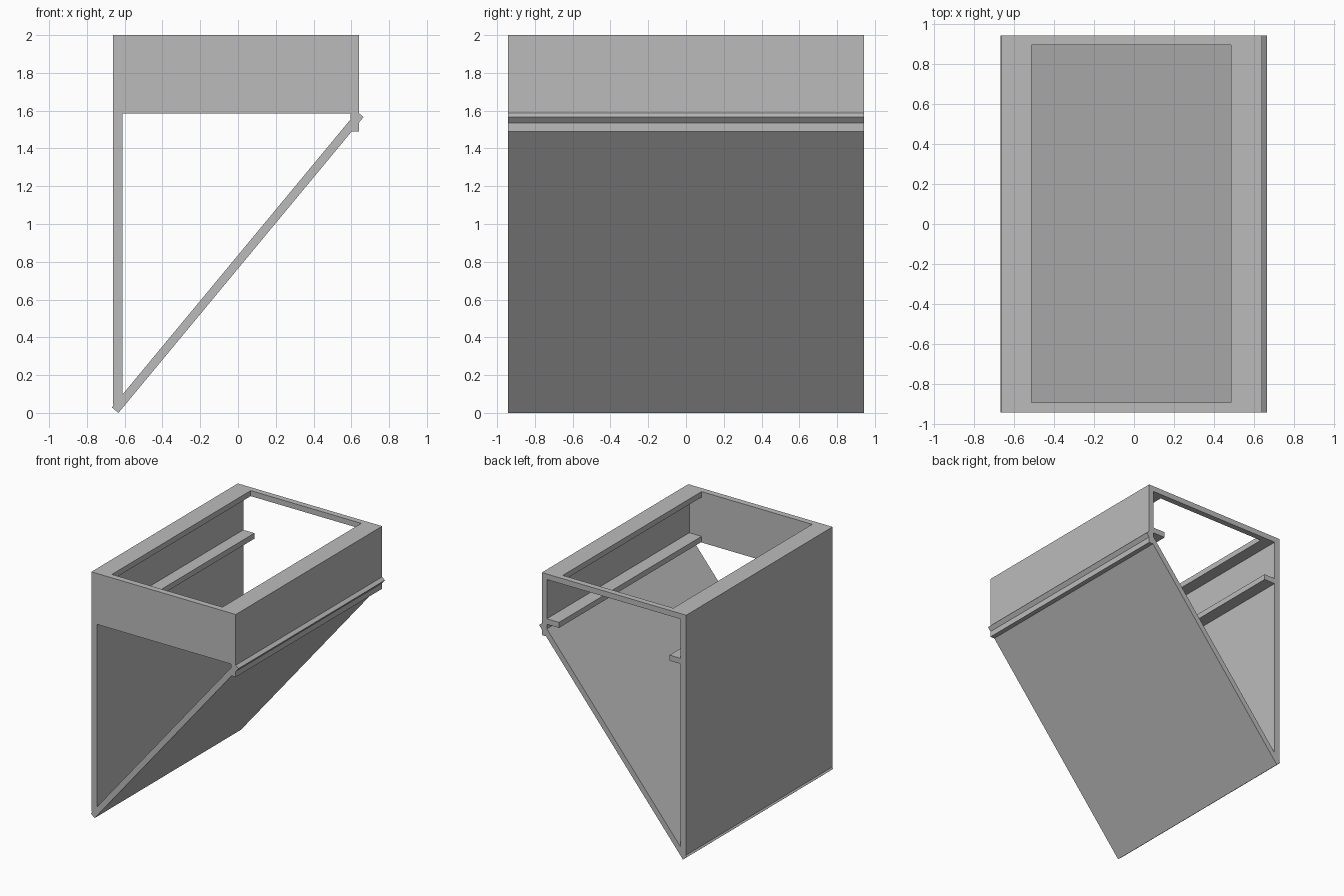
import bpy

if "Cube" in bpy.data.objects:
    bpy.data.objects.remove(bpy.data.objects["Cube"], do_unlink=True)

GREY = (0.5, 0.5, 0.5, 1)
grey = bpy.data.materials.new("plain grey")
grey.use_nodes = True
grey.diffuse_color = GREY
grey.node_tree.nodes["Principled BSDF"].inputs["Base Color"].default_value = GREY

FRONT, BACK = -0.943, 0.943
T = 0.045  # board thickness


def board(name, profile, y0=FRONT, y1=BACK):
    """Extrude an x-z outline from y0 to y1."""
    n = len(profile)
    verts = [(x, y, z) for y in (y0, y1) for x, z in profile]
    faces = [tuple(range(n)), tuple(range(2 * n - 1, n - 1, -1))]
    faces += [(i, i + n, (i + 1) % n + n, (i + 1) % n) for i in range(n)]
    mesh = bpy.data.meshes.new(name)
    mesh.from_pydata(verts, [], faces)
    mesh.materials.append(grey)
    obj = bpy.data.objects.new(name, mesh)
    bpy.context.collection.objects.link(obj)
    return obj


def box(name, x0, x1, z0, z1, y0=FRONT, y1=BACK):
    return board(name, [(x0, z0), (x1, z0), (x1, z1), (x0, z1)], y0, y1)


LEFT, RIGHT = 0.64, -0.662          # outer faces of the side walls
HOLE_L, HOLE_R = 0.485, -0.512      # sides of the top opening
RAIL = 2 - T                        # underside of the top frame

# Side walls: one tall, one short
box("tall_side_wall", RIGHT, RIGHT + 0.05, 0.045, 2)
box("short_side_wall", LEFT - T, LEFT, 1.49, 2)

# Front board between the walls
box("front_board", RIGHT + 0.05, LEFT - T, 1.585, 2, FRONT, FRONT + 0.05)

# Top frame around the opening
box("top_rail_right", RIGHT + 0.05, HOLE_R, RAIL, 2, FRONT + 0.05)
box("top_rail_left", HOLE_L, LEFT - T, RAIL, 2, FRONT + 0.05)
box("top_rail_back", HOLE_R, HOLE_L, RAIL, 2, BACK - 0.048)

# Inner ledges along both walls
box("ledge_right", RIGHT + 0.05, HOLE_R, 1.59, 1.59 + T, FRONT + 0.05)
box("ledge_left", HOLE_L, LEFT - T, 1.59, 1.59 + T, FRONT + 0.05)

# Sloping bottom panel
board("sloping_panel", [(-0.633, 0), (0.665, 1.566), (0.63, 1.595), (-0.668, 0.029)])
